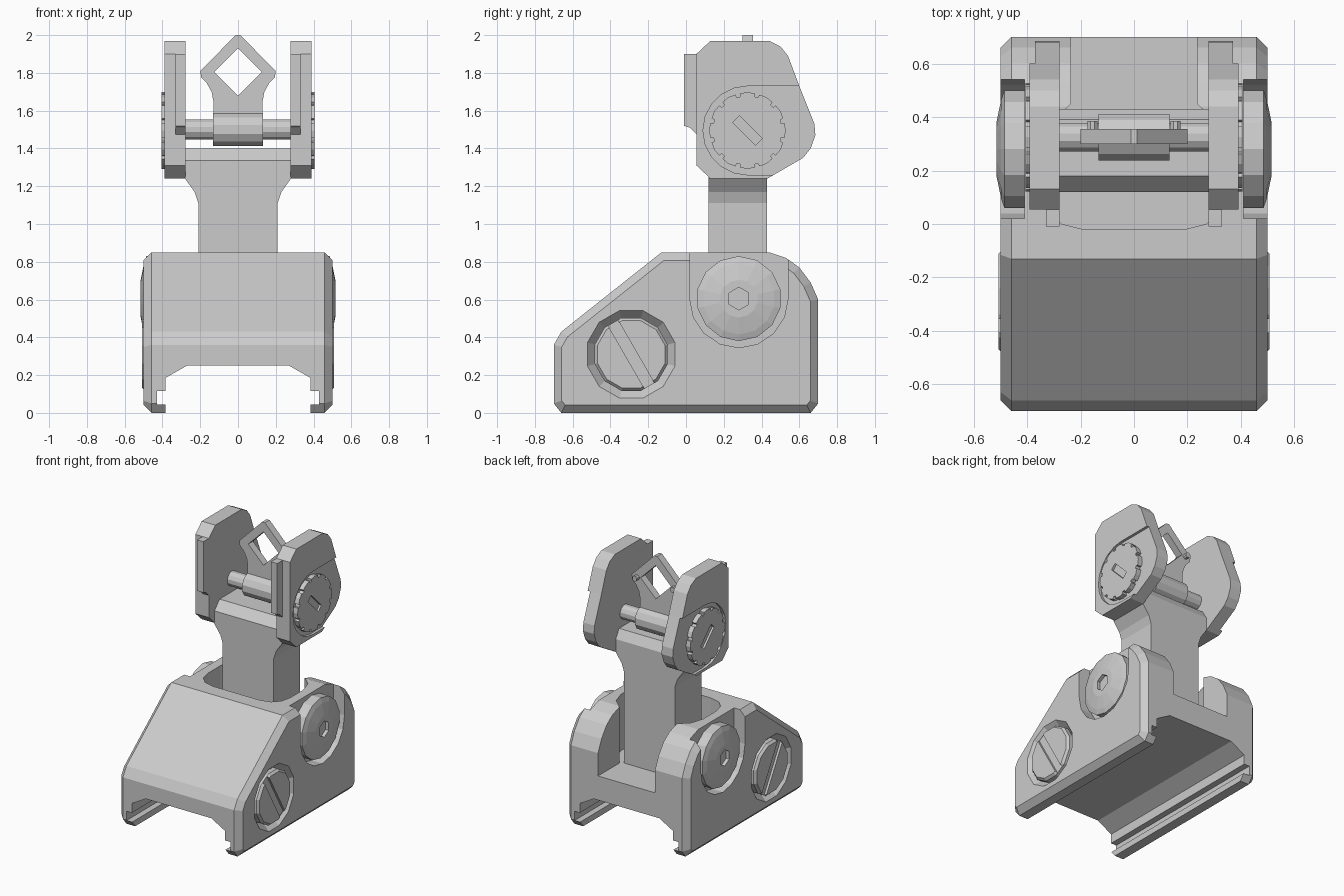
import bpy, bmesh, math
from mathutils import Vector

if "Cube" in bpy.data.objects:
    bpy.data.objects.remove(bpy.data.objects["Cube"], do_unlink=True)

grey = bpy.data.materials.new("plain grey")
grey.use_nodes = True
grey.diffuse_color = (0.6, 0.6, 0.6, 1)
grey.node_tree.nodes["Principled BSDF"].inputs["Base Color"].default_value = (0.6, 0.6, 0.6, 1)


def finish(name, bm):
    bmesh.ops.recalc_face_normals(bm, faces=bm.faces)
    mesh = bpy.data.meshes.new(name)
    bm.to_mesh(mesh)
    bm.free()
    mesh.materials.append(grey)
    ob = bpy.data.objects.new(name, mesh)
    bpy.context.collection.objects.link(ob)
    return ob


def loft(name, rings, bevel=0):
    """Join matching rings of points, cap the ends, optionally bevel the cap rims."""
    bm = bmesh.new()
    loops = [[bm.verts.new(p) for p in ring] for ring in rings]
    for a, b in zip(loops, loops[1:]):
        for i in range(len(a)):
            j = (i + 1) % len(a)
            bm.faces.new((a[i], a[j], b[j], b[i]))
    caps = [bm.faces.new(loops[0]), bm.faces.new(loops[-1])]
    if bevel:
        rims = list({e for f in caps for e in f.edges})
        bmesh.ops.bevel(bm, geom=rims, offset=bevel, segments=1, affect='EDGES')
    return finish(name, bm)


def prism(name, outline, axis, lo, hi, bevel=0):
    place = {'x': lambda a, b, d: (d, a, b),
             'y': lambda a, b, d: (a, d, b),
             'z': lambda a, b, d: (a, b, d)}[axis]
    return loft(name, [[place(a, b, d) for a, b in outline] for d in (lo, hi)], bevel)


def circle(y, z, r, n, turn=0.5):
    return [(y + r * math.cos(math.tau * (i + turn) / n),
             z + r * math.sin(math.tau * (i + turn) / n)) for i in range(n)]


def turned(name, profile, y, z, n, side=1):
    """Round part on a sideways axis; profile holds (radius, x)."""
    return loft(name, [[(side * x, a, b) for a, b in circle(y, z, r, n)] for r, x in profile])


def bar(y, z, length, width, angle):
    d = Vector((math.cos(angle), math.sin(angle))) * length / 2
    w = Vector((-d.y, d.x)).normalized() * width / 2
    c = Vector((y, z))
    return [tuple(c + d + w), tuple(c - d + w), tuple(c - d - w), tuple(c + d - w)]


def box(a0, a1, b0, b1):
    return [(a0, b0), (a1, b0), (a1, b1), (a0, b1)]


def boolean(ob, other, operation='DIFFERENCE'):
    mod = ob.modifiers.new("cut", 'BOOLEAN')
    mod.operation, mod.object, mod.solver = operation, other, 'EXACT'
    bpy.context.view_layer.objects.active = ob
    bpy.ops.object.modifier_apply(modifier=mod.name)
    bpy.data.objects.remove(other, do_unlink=True)


def mirrored(half):
    return half + [(-a, b) for a, b in reversed(half)]


# Base block with sloped front and chamfered sides
base = prism("base", [(-.66, 0), (.66, 0), (.70, .05), (.70, .60), (.66, .69), (.60, .77),
                      (.53, .82), (.44, .85), (-.13, .85), (-.66, .43), (-.70, .36),
                      (-.70, .05)], 'x', -.5, .5, bevel=.042)

# Rail channel underneath
boolean(base, prism("channel", mirrored([(.385, -.1), (.385, .045), (.43, .045), (.43, .115),
                                         (.385, .115), (.385, .185), (.27, .25)]), 'y', -1, 1))
# Well for the post, open at the back
boolean(base, prism("well", mirrored([(.235, .8), (.235, .45), (.31, .38), (.34, .28), (.34, .13),
                                      (.32, .05), (.27, .0), (.19, -.02)]), 'z', .43, 1))

SCREW = (-.29, .31)
PIVOT = (.28, .605)
DIAL = (.325, 1.495)

for s, label in ((1, "left"), (-1, "right")):
    # Pivot pocket, open at the top
    pocket = [(PIVOT[0] + .26 * math.cos(a), PIVOT[1] + .26 * math.sin(a))
              for a in [-math.pi * i / 8 for i in range(9)]]
    boolean(base, prism("pocket", pocket + [(.02, 1), (.54, 1)], 'x', s * .41, s * .6))
    # Countersink for the clamp screw
    boolean(base, turned("countersink", [(.2, .455), (.24, .5), (.24, .55)], *SCREW, 12, s))

    # Clamp screw with slot
    screw = turned(label + "_clamp_screw", [(.2, .43), (.2, .49), (.185, .507)], *SCREW, 12, s)
    boolean(screw, prism("slot", bar(*SCREW, .5, .06, math.radians(-60)), 'x', s * .49, s * .6))

    # Pivot knob with hexagonal socket
    knob = turned(label + "_pivot_knob", [(.225, .38), (.225, .485), (.19, .497), (.1, .515)],
                  *PIVOT, 14, s)
    boolean(knob, prism("socket", circle(*PIVOT, .06, 6), 'x', s * .49, s * .6))

    # Protective wing with dial seat
    wing = prism(label + "_wing", [(.055, 1.31), (.13, 1.24), (.43, 1.24), (.62, 1.35), (.66, 1.40),
                                   (.685, 1.47), (.68, 1.53), (.60, 1.73), (.54, 1.89), (.50, 1.94),
                                   (.44, 1.97), (.13, 1.97), (.055, 1.90)], 'x', s * .278, s * .39)
    seat = circle(*DIAL, .235, 20, 0)[5:16]
    boolean(wing, prism("seat", seat + [(.8, 1.26), (.8, 1.73)], 'x', s * .37, s * .5))
    prism(label + "_wing_lip", [(-.01, 1.90), (-.01, 1.52), (.02, 1.51), (.06, 1.47), (.06, 1.90)],
          'x', s * .278, s * .33)

    # Notched adjustment dial
    teeth, rim = 12, []
    for i in range(teeth):
        for offset, r in ((-.38, .2), (0, .203), (.38, .2), (.4, .183), (.6, .183)):
            a = math.tau * (i + offset) / teeth
            rim.append((DIAL[0] + r * math.cos(a), DIAL[1] + r * math.sin(a)))
    dial = prism(label + "_dial", rim, 'x', s * .36, s * .405)
    boolean(dial, prism("slot", bar(*DIAL, .17, .05, math.radians(-45)), 'x', s * .39, s * .5))

    # Small pin on the back of the aperture tip
    prism(label + "_aperture_pin", circle(s * .155, 1.8, .02, 8), 'y', .34, .385)

# Post, flared under the wings
prism("post", mirrored([(.21, .43), (.21, 1.11), (.23, 1.17), (.28, 1.24), (.28, 1.335)]),
      'y', .12, .43)
loft("post_head", [[(x, y, z) for x, y in mirrored([(w, f), (w, b)])]
                   for w, f, b, z in ((.28, .12, .43, 1.335), (.28, .18, .39, 1.40))])

# Cross axle and sleeve
turned("axle", [(.055, -.3), (.055, .3)], .325, 1.5, 12)
turned("sleeve", [(.09, -.133), (.09, .133)], .325, 1.5, 12)

# Diamond aperture plate
aperture = prism("aperture", mirrored([(.13, 1.5), (.13, 1.65), (.14, 1.70), (.165, 1.745),
                                       (.195, 1.775), (.20, 1.81), (.012, 2.0)]), 'y', .30, .355)
boolean(aperture, prism("opening", [(.125, 1.805), (0, 1.93), (-.125, 1.805), (0, 1.68)],
                        'y', .2, .5))
